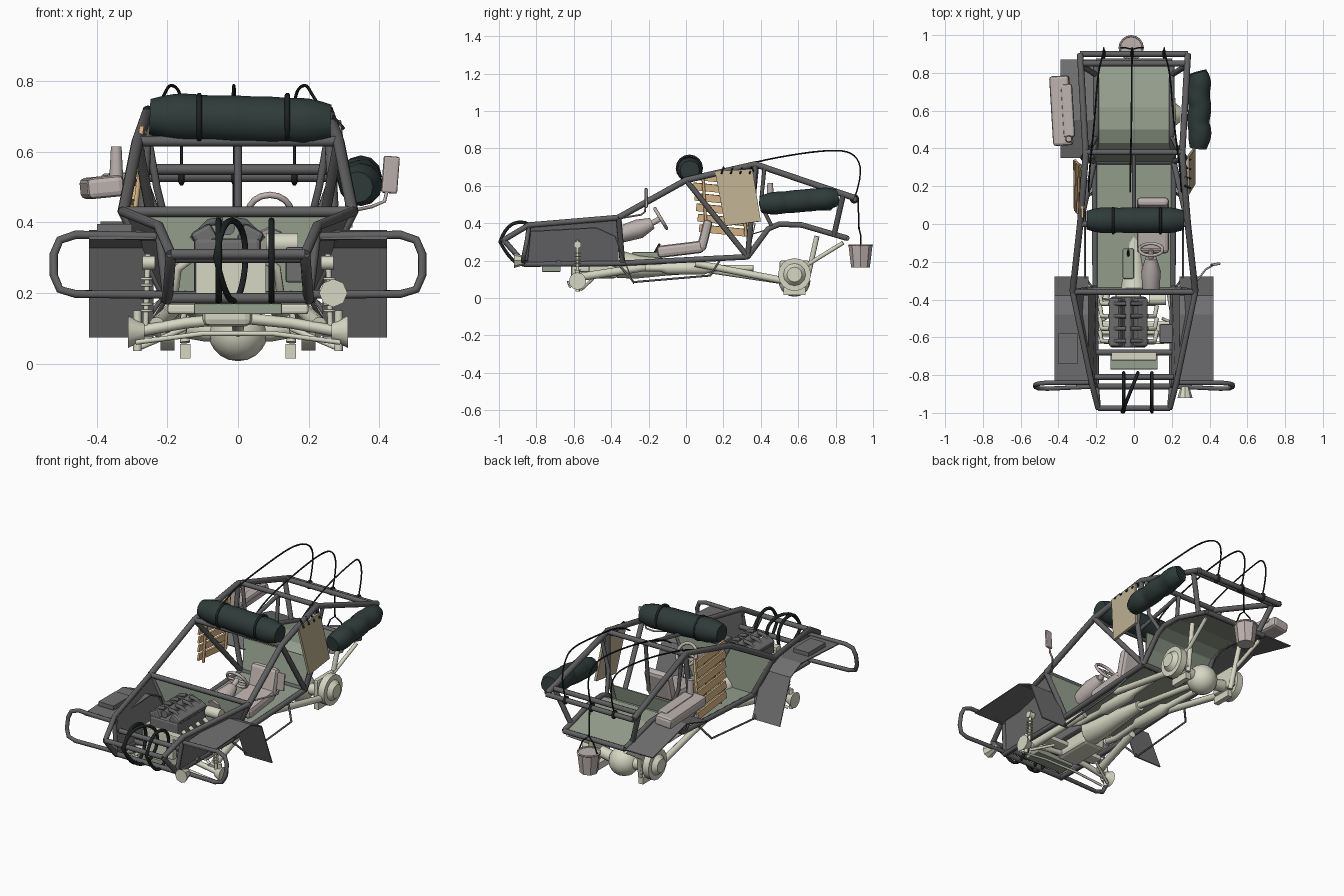
import bpy, bmesh, math
from mathutils import Vector, Euler

if "Cube" in bpy.data.objects:
    bpy.data.objects.remove(bpy.data.objects["Cube"])

def mat(name, c):
    m = bpy.data.materials.new(name)
    m.diffuse_color = (*c, 1)
    m.use_nodes = True
    m.node_tree.nodes["Principled BSDF"].inputs["Base Color"].default_value = m.diffuse_color
    return m

STEEL = mat("steel", (.12, .12, .125))
PLATE = mat("plate", (.16, .16, .165))
PALE = mat("pale", (.68, .68, .55))
GREEN = mat("green", (.3, .35, .27))
PINK = mat("warm_grey", (.51, .45, .43))
WOOD = mat("wood", (.75, .5, .24))
BOARD = mat("board", (.5, .43, .28))
CANVAS = mat("canvas", (.028, .045, .042))
BLACK = mat("black", (.012, .016, .016))

def add(name, me, m):
    o = bpy.data.objects.new(name, me)
    bpy.context.collection.objects.link(o)
    if m:
        me.materials.clear()
        me.materials.append(m)
    return o

def tube(name, pts, r=.015, m=STEEL, both=False, radii=None, res=2, loop=False, soft=False, smooth=True):
    """Swept round bar through points, optionally mirrored in x."""
    for s in ((1, -1) if both else (1,)):
        cu = bpy.data.curves.new(name, 'CURVE')
        cu.dimensions = '3D'
        cu.bevel_depth, cu.bevel_resolution, cu.use_fill_caps = r, res, True
        sp = cu.splines.new('NURBS' if soft else 'POLY')
        sp.points.add(len(pts) - 1)
        for i, p in enumerate(pts):
            sp.points[i].co = (p[0] * s, p[1], p[2], 1)
            sp.points[i].radius = radii[i] if radii else 1
        sp.use_cyclic_u = loop
        if soft:
            sp.order_u, sp.use_endpoint_u, sp.resolution_u = 3, True, 4
        tmp = bpy.data.objects.new("tmp", cu)
        bpy.context.collection.objects.link(tmp)
        dg = bpy.context.evaluated_depsgraph_get()
        me = bpy.data.meshes.new_from_object(tmp.evaluated_get(dg))
        bpy.data.objects.remove(tmp)
        for f in me.polygons:
            f.use_smooth = smooth and len(f.vertices) < 5
        add(name + (("_right" if s > 0 else "_left") if both else ""), me, m)

def cyl(name, a, b, r0, r1=None, m=PALE, both=False, res=4, smooth=True):
    tube(name, [a, b], 1, m, both, [r0, r1 or r0], res, smooth=smooth)

def box(name, c, size, m=None, rot=(0, 0, 0), bev=0):
    bm = bmesh.new()
    bmesh.ops.create_cube(bm, size=1)
    R = Euler(rot).to_matrix()
    for v in bm.verts:
        v.co = R @ Vector([v.co[i] * size[i] for i in range(3)]) + Vector(c)
    me = bpy.data.meshes.new(name)
    bm.to_mesh(me)
    o = add(name, me, m)
    if bev:
        b = o.modifiers.new("bevel", 'BEVEL')
        b.width, b.segments = bev, 2
    return o

def sheet(name, A, B, m=PLATE, t=.006, both=False):
    """Plate stretched between two polylines."""
    for s in ((1, -1) if both else (1,)):
        n = len(A)
        me = bpy.data.meshes.new(name)
        me.from_pydata([(p[0] * s, p[1], p[2]) for p in A + B], [],
                       [(i, i + 1, n + i + 1, n + i) for i in range(n - 1)])
        o = add(name + (("_right" if s > 0 else "_left") if both else ""), me, m)
        md = o.modifiers.new("thick", 'SOLIDIFY')
        md.thickness, md.offset = t, 0

def ring(name, c, R, r, m, rot=(0, 0, 0)):
    E = Euler(rot).to_matrix()
    tube(name, [Vector(c) + E @ Vector((R * math.cos(i * math.pi / 8), R * math.sin(i * math.pi / 8), 0))
                for i in range(16)], r, m, loop=True, res=1)

def ball(name, c, r, sc=(1, 1, 1), m=PALE):
    bm = bmesh.new()
    bmesh.ops.create_uvsphere(bm, u_segments=16, v_segments=10, radius=r)
    for v in bm.verts:
        v.co = Vector([v.co[i] * sc[i] + c[i] for i in range(3)])
    me = bpy.data.meshes.new(name)
    bm.to_mesh(me)
    for f in me.polygons:
        f.use_smooth = True
    add(name, me, m)

# roll cage and chassis rails
tube("roof_rail", [(.325, -.36, .43), (.285, 0, .63), (.255, .37, .715), (.285, .9, .535)], .017, both=True)
tube("hood_rail", [(.325, -.36, .43), (.225, -.84, .39), (.19, -.975, .31)], both=True)
tube("lower_rail", [(.19, -.975, .31), (.2, -.86, .18), (.205, -.36, .185), (.21, .33, .22)], both=True)
tube("arch_rail", [(.21, .33, .22), (.2, .44, .37), (.2, .5, .395), (.2, .62, .39), (.2, .86, .32)], both=True)
tube("main_hoop", [(.255, .37, .715), (.27, .35, .45), (.21, .33, .22)], both=True)
tube("door_brace", [(.285, 0, .63), (.21, .33, .22)], both=True)
tube("cowl_post", [(.325, -.36, .43), (.205, -.34, .19)], both=True)
tube("rear_post", [(.28, .84, .55), (.2, .79, .33)], both=True)
tube("rear_brace", [(.265, .42, .7), (.23, .4, .5), (.2, .46, .38)], .011, both=True)
tube("nose_post", [(.225, -.84, .385), (.2, -.86, .18)], .013, both=True)
for n, x, y, z in (("nose_bar", .19, -.975, .31), ("nose_low_bar", .2, -.86, .185), ("hood_bar", .21, -.81, .3),
                   ("engine_bar", .22, -.68, .19), ("cowl_bar", .325, -.36, .43), ("roof_front_bar", .285, 0, .63),
                   ("roof_rear_bar", .255, .38, .715), ("rear_bar", .285, .9, .53),
                   ("rear_inner_bar", .28, .85, .55), ("tail_bar", .2, .86, .32), ("floor_bar", .21, .33, .22)):
    tube(n, [(-x, y, z), (x, y, z)], .015)
tube("roof_spine", [(0, 0, .63), (0, .38, .71)], .011)
tube("bulkhead_post", [(0, .38, .71), (0, .35, .42)], .011)
# side bumper loops
tube("side_bumper", [(.21, -.84, .36), (.46, -.84, .365), (.505, -.845, .35), (.522, -.85, .31), (.522, -.862, .25),
                     (.505, -.87, .21), (.46, -.872, .197), (.2, -.86, .195)], .012, both=True)
# body panels
sheet("hood_side", [(.222, -.84, .38), (.315, -.36, .42)], [(.2, -.85, .185), (.205, -.36, .19)], both=True)
sheet("front_fender", [(.24, y, z) for y, z in ((-.85, .355), (-.48, .375), (-.38, .33), (-.28, .075))],
      [(.422, y, z) for y, z in ((-.85, .355), (-.48, .375), (-.38, .33), (-.28, .075))], both=True)
box("fender_box", (-.35, -.66, .383), (.1, .16, .025), PLATE)
sheet("firewall", [(-.315, -.35, .42), (.315, -.35, .42)], [(-.205, -.34, .19), (.205, -.34, .19)], GREEN)
sheet("floor", [(-.205, -.34, .19), (-.205, .33, .22)], [(.205, -.34, .19), (.205, .33, .22)], GREEN)
bed = [(.33, .22), (.38, .3), (.43, .355), (.5, .385), (.62, .38), (.86, .315)]
sheet("rear_bed", [(-.19, *p) for p in bed], [(.19, *p) for p in bed], GREEN)
sheet("bulkhead", [(-.2, .33, .22), (.2, .33, .22)], [(-.22, .37, .4), (.22, .37, .4)], GREEN)
sheet("rear_fender", [(-.2, .35, .34), (-.2, .55, .4), (-.2, .87, .32)],
      [(-.39, .35, .34), (-.39, .55, .4), (-.39, .87, .32)])
# cockpit
box("seat_cushion", (.1, -.03, .26), (.17, .25, .065), PINK, (.12, 0, 0), .02)
box("seat_back", (.1, .1, .335), (.17, .05, .17), PINK, (-.25, 0, 0), .02)
ring("steering_wheel", (.09, -.135, .425), .062, .009, PINK, (math.radians(-59), 0, 0))
tube("wheel_spoke", [(.03, -.137, .423), (.15, -.137, .423)], .007, PINK)
cyl("steering_column", (.09, -.135, .425), (.09, -.2, .39), .015, m=PINK)
tube("column_shroud", [(.09, -.18, .4), (.09, -.25, .37), (.09, -.35, .34)], 1, PINK, radii=[.03, .052, .045])
box("console", (-.03, -.21, .22), (.06, .16, .05), GREEN, bev=.008)
cyl("gear_lever", (-.03, -.18, .22), (-.03, -.14, .29), .006, m=BLACK)
# engine bay
box("engine_block", (-.03, -.52, .27), (.19, .27, .17), PLATE, bev=.012)
for s in (-1, 1):
    box("valve_cover", (-.03 + s * .065, -.52, .36), (.065, .26, .055), PLATE, (0, s * .5, 0), .012)
    for i in range(4):
        y = -.62 + i * .066
        tube("intake_runner", [(-.03 + s * .012, y, .405), (-.03 + s * .05, y, .4), (-.03 + s * .1, y, .35)], .011, STEEL)
        tube("exhaust_pipe", [(-.03 + s * .1, y, .3), (-.03 + s * .14, y, .27), (-.03 + s * .15, y + .05, .2)], .012, PALE)
tube("intake_plenum", [(-.03, -.65, .385), (-.03, -.39, .385)], .022, PLATE, res=3)
cyl("air_filter", (.08, -.4, .34), (.17, -.4, .34), .03)
box("battery", (.17, -.58, .28), (.07, .1, .1), PLATE, bev=.006)
box("radiator", (-.02, -.705, .235), (.2, .035, .135), PALE, bev=.004)
box("radiator_top", (0, -.7, .3), (.24, .045, .025), PALE, bev=.006)
box("skid_plate", (0, -.72, .155), (.25, .1, .03), GREEN, bev=.004)
# lamp
cyl("head_lamp", (.27, -.92, .2), (.27, -.86, .2), .04, .022, res=2, smooth=False)
cyl("lamp_bracket", (.27, -.87, .2), (.2, -.86, .2), .008, m=STEEL)
# nose straps, crossing slightly from front to back
hoop = [(-.995, .3), (-.965, .38), (-.88, .415), (-.79, .37), (-.785, .26), (-.85, .165), (-.94, .2)]
for n, xa, xb in (("nose_strap_a", -.055, -.055), ("nose_strap_b", -.06, .02), ("nose_strap_c", .095, .095)):
    tube(n, [(xa + (xb - xa) * (p[0] + .99) / .2, *p) for p in hoop], .009, BLACK, loop=True, soft=True)
# front axle and suspension
tube("front_axle", [(-.29, -.58, .09), (-.15, -.58, .115), (0, -.58, .13), (.15, -.58, .115), (.29, -.58, .09)], .016, PALE)
tube("tie_rod", [(-.29, -.62, .06), (-.1, -.63, .085), (.1, -.63, .085), (.29, -.62, .06)], .007, PALE)
cyl("front_hub", (.265, -.58, .09), (.312, -.58, .09), .024, .046, both=True)
cyl("king_pin", (.285, -.58, .035), (.285, -.58, .15), .012, both=True)
cyl("front_damper", (.262, -.58, .1), (.255, -.58, .31), .008, both=True)
cyl("damper_mount", (.235, -.58, .285), (.27, -.58, .285), .02, both=True)
for i in range(6):
    ring("damper_coil", (.259, -.58, .15 + i * .018), .014, .004, PALE)
    ring("damper_coil", (-.259, -.58, .15 + i * .018), .014, .004, PALE)
cyl("front_arm", (.23, -.58, .11), (.17, -.22, .165), .022, both=True)
cyl("lower_arm", (.28, -.56, .045), (.15, -.5, .1), .008, both=True)
box("front_crossmember", (0, -.55, .155), (.4, .07, .03), PALE, bev=.008)
box("oil_pan", (-.03, -.49, .15), (.14, .25, .09), PALE, bev=.02)
# drivetrain and exhaust
tube("gearbox", [(0, -.36, .18), (0, -.25, .165), (0, -.1, .165), (0, .05, .16)], 1, PALE, radii=[.075, .06, .045, .03], res=4)
cyl("drive_shaft", (0, .05, .16), (0, .52, .09), .017)
tube("exhaust", [(.15, -.4, .19), (.13, -.3, .16), (.12, -.14, .16), (.12, -.1, .16), (.12, .1, .16), (.12, .14, .16),
                 (.13, .36, .16)], 1, PALE, True, [.018, .018, .018, .034, .034, .018, .016], 4)
# rear axle
ball("rear_differential", (0, .58, .09), .085, (1, 1, .98))
tube("rear_axle", [(-.23, .58, .12), (-.09, .58, .095), (.09, .58, .095), (.23, .58, .12)], .033, PALE, res=4)
cyl("rear_drum", (.18, .58, .125), (.22, .58, .125), .088, both=True, res=6)
cyl("rear_hub", (.22, .58, .125), (.245, .58, .125), .06, .04, both=True)
box("axle_mount", (.16, .58, .14), (.03, .16, .12), PALE, bev=.01)
box("axle_mount", (-.16, .58, .14), (.03, .16, .12), PALE, bev=.01)
cyl("trailing_arm", (.17, .05, .185), (.19, .56, .085), .019, both=True)
cyl("rear_link", (.16, .62, .16), (.19, .84, .295), .011, both=True)
cyl("rear_shock", (.15, .64, .06), (.17, .7, .33), .014, both=True)
for s in (-1, 1):
    box("axle_bracket", (s * .15, .58, .035), (.03, .12, .04), PALE)
# side steps
tube("side_step", [(.205, -.36, .18), (.26, -.28, .085), (.26, .13, .12), (.205, .18, .2)], .006, both=True)
# bed rolls and straps
roll = [.72, .97, 1, .94, 1, .97, 1, .95, 1, .75]
tube("roof_roll", [(-.25 + i * .057, .02, .7 - i * .002) for i in range(10)], .069, CANVAS, radii=roll, res=4, soft=True)
for x in (-.11, .14):
    ring("roof_roll_strap", (x, .018, .694), .066, .008, BLACK, (0, math.pi / 2, 0))
tube("side_roll", [(.345 + .006 * (i % 3 - 1), .4 + i * .045, .5 + i * .004) for i in range(10)], .061, CANVAS, radii=roll, res=4, soft=True)
# wooden slats (left) and board (right)
for i in range(6):
    z = .36 + i * .056
    box("slat", (-.312 + i * .007, .205 - i * .008, z), (.012, .27, .04), WOOD, (-.1, .13, 0))
for y in (.09, .3):
    cyl("slat_batten", (-.305, y + .02, .33), (-.265, y, .66), .009, m=WOOD, res=0)
sheet("side_board", [(.318, .21, .385), (.318, .4, .41)], [(.285, .155, .675), (.285, .355, .69)], BOARD, .014)
for i in range(4):
    tube("board_tie", [(.3, .19 + i * .05, .665), (.27, .2 + i * .05, .7), (.265, .22 + i * .05, .66)], .005, BLACK)
# jerry can on the left
box("fuel_can", (-.385, .6, .5), (.105, .37, .06), PINK, (0, -.1, .06), .015)
box("fuel_can_ridge", (-.35, .6, .525), (.06, .28, .03), PINK, (0, -.1, .06), .01)
cyl("fuel_can_neck", (-.345, .45, .52), (-.345, .45, .615), .02, .015, m=PINK)
# mirror
tube("mirror_arm", [(.31, -.33, .43), (.38, -.24, .445), (.415, -.22, .46), (.425, -.215, .5)], .005, PINK)
box("mirror", (.432, -.213, .535), (.046, .014, .105), PINK, (0, .08, .15), .006)
# whip aerials bent forward
for x, xe in ((-.16, -.24), (-.01, -.02), (.16, .25)):
    tube("whip_aerial", [(x, .9, .53), (x, .945, .66), (x, .91, .77), (x * 1.2, .8, .795), (x * 1.3, .55, .765), (xe, .25, .7), (xe, .17, .64)],
         .0045, BLACK, res=1, soft=True)
    ring("aerial_clamp", (x, .9, .53), .018, .008, BLACK, (0, math.pi / 2, 0))
# hanging bucket
tube("bucket", [(-.015, .933, .163), (-.015, .933, .28)], 1, PINK, radii=[.05, .064], res=2, smooth=False)
ring("bucket_rim", (-.015, .933, .282), .062, .005, PINK)
tube("bucket_rope", [(-.07, .933, .28), (-.045, .933, .34), (-.01, .925, .37), (.025, .933, .34), (.05, .933, .28)], .004, BLACK, res=1)
tube("hanging_rope", [(-.01, .925, .37), (-.01, .92, .53), (-.01, .88, .55)], .005, BLACK, res=1)
